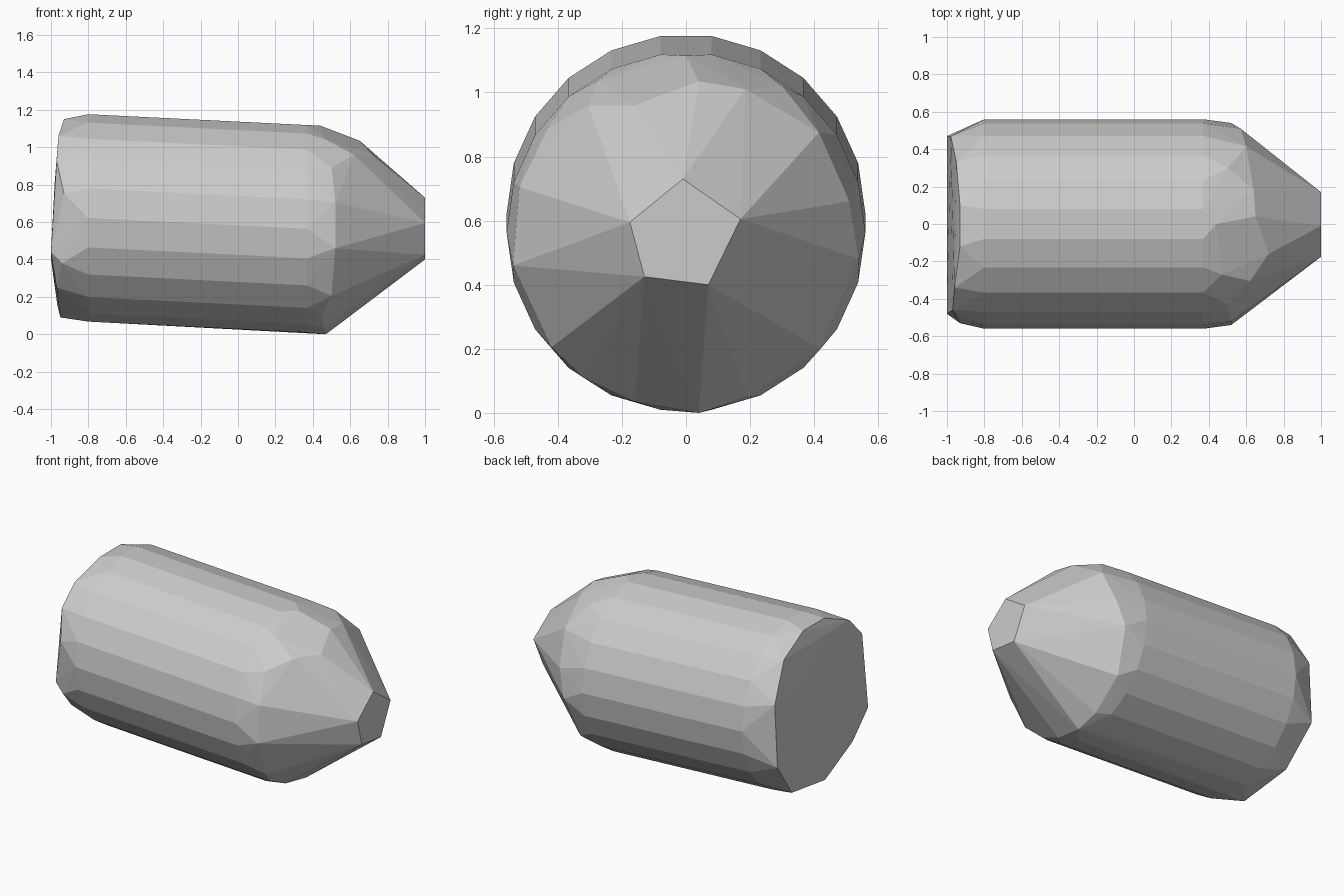
import bpy, bmesh, math

R = 0.56        # body radius
SIDES = 22


def ring(bm, x, r, z, n=SIDES, phase=0.0):
    """Ring of points around the length axis."""
    for i in range(n):
        a = 2 * math.pi * (i + phase) / n
        bm.verts.new((x, r * math.sin(a), z + r * math.cos(a)))


bm = bmesh.new()

# Slightly tilted barrel: rear and front rings
ring(bm, -0.80, R, 0.622, phase=0.5)
ring(bm, 0.37, R, 0.564, phase=0.5)

# Flat nose tip (pentagon)
for y, z in [(-0.01, 0.73), (0.17, 0.605), (0.07, 0.40), (-0.13, 0.425), (-0.175, 0.595)]:
    bm.verts.new((1.0, y, z))

# Uneven shoulder where the nose cone starts
shoulder = [
    (0.47, 0.04, 0.0), (0.46, -0.16, 0.035), (0.46, 0.19, 0.05), (0.45, -0.32, 0.11),
    (0.50, -0.42, 0.205), (0.52, -0.54, 0.46), (0.52, -0.52, 0.705), (0.50, -0.43, 0.89),
    (0.62, -0.305, 0.96), (0.72, -0.16, 0.96), (0.65, 0.04, 1.035), (0.64, 0.185, 1.01),
    (0.60, 0.415, 0.875), (0.57, 0.51, 0.66), (0.52, 0.54, 0.48), (0.48, 0.42, 0.20),
    (0.44, 0.0, 1.115), (0.47, -0.27, 1.04), (0.50, 0.30, 1.02),
]
for p in shoulder:
    bm.verts.new(p)

# Blunt rear face
rear = [
    (-0.93, -0.12, 1.15), (-0.95, 0.33, 1.05), (-0.98, 0.47, 0.81), (-1.0, 0.47, 0.40),
    (-0.965, 0.27, 0.15), (-0.95, -0.10, 0.09), (-0.97, -0.36, 0.25), (-1.0, -0.48, 0.44),
    (-0.97, -0.46, 0.93), (-0.96, -0.34, 1.06), (-0.93, 0.1, 1.15),
    (-0.93, -0.53, 0.75), (-0.94, -0.49, 0.38),
]
for p in rear:
    bm.verts.new(p)

# Wrap everything in a faceted shell
res = bmesh.ops.convex_hull(bm, input=bm.verts[:])
bmesh.ops.delete(bm, geom=[v for v in bm.verts if not v.link_faces], context='VERTS')
bmesh.ops.dissolve_limit(bm, angle_limit=math.radians(1.0), verts=bm.verts[:], edges=bm.edges[:])
bmesh.ops.recalc_face_normals(bm, faces=bm.faces[:])

mesh = bpy.data.meshes.new("faceted_capsule")
bm.to_mesh(mesh)
bm.free()
obj = bpy.data.objects.new("faceted_capsule", mesh)
bpy.context.collection.objects.link(obj)
